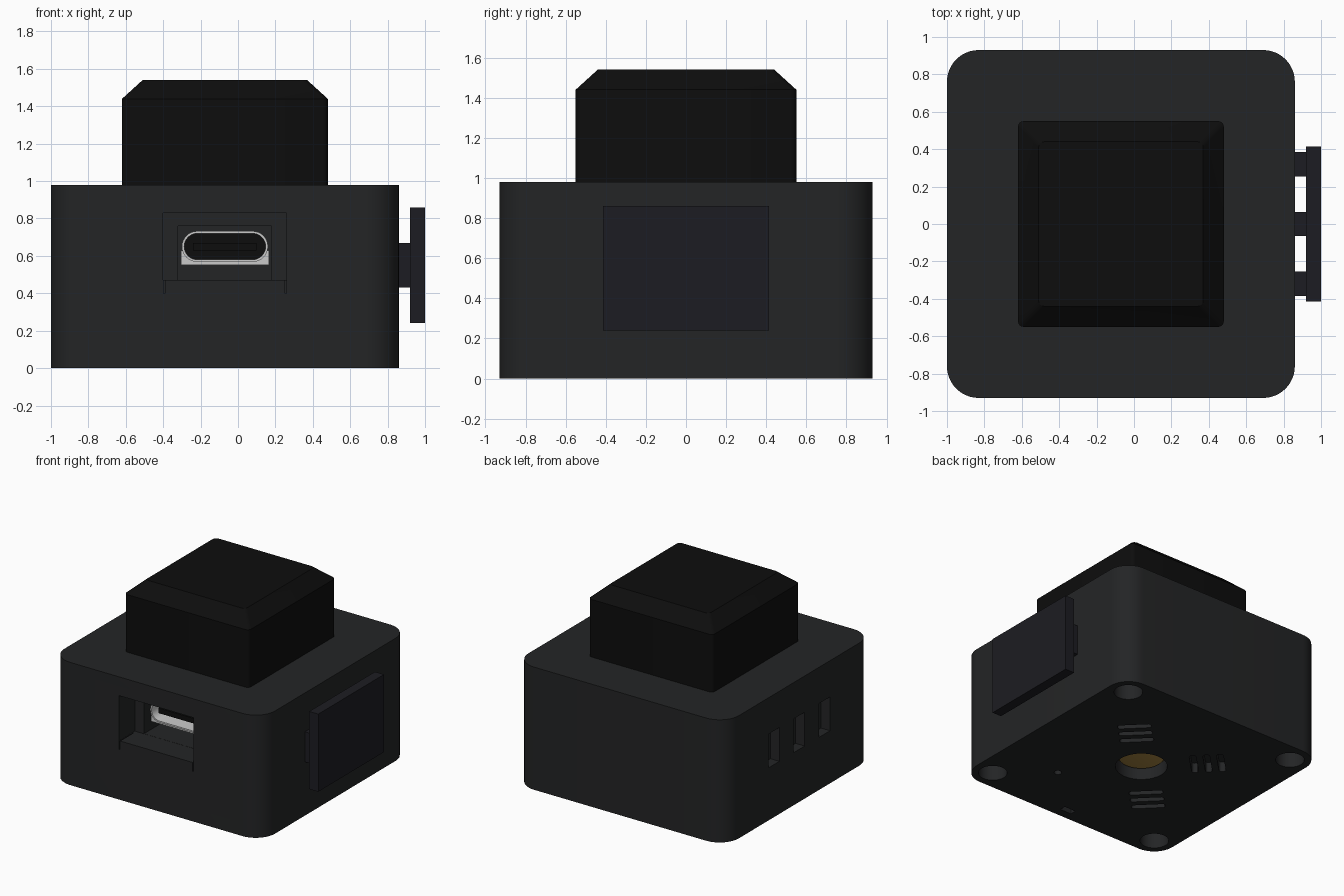
import bpy, bmesh, math
from mathutils import Matrix, Vector

if "Cube" in bpy.data.objects:
    bpy.data.objects.remove(bpy.data.objects["Cube"])

CX = -0.07  # centre of the housing in x


def material(name, *rgb):
    m = bpy.data.materials.new(name)
    m.diffuse_color = (*rgb, 1)
    m.use_nodes = True
    m.node_tree.nodes["Principled BSDF"].inputs["Base Color"].default_value = m.diffuse_color
    return m


HOUSING = material("charcoal", 0.017, 0.018, 0.019)
BLACK = material("black", 0.004, 0.004, 0.004)
PLATE = material("blue_charcoal", 0.012, 0.012, 0.016)
METAL = material("metal", 0.6, 0.6, 0.63)
BRASS = material("brass", 0.36, 0.22, 0.05)


def rounded(w, h, r, n=8):
    """Outline of a rounded rectangle centred on the origin."""
    pts = []
    for i, (sx, sy) in enumerate(((1, 1), (-1, 1), (-1, -1), (1, -1))):
        for k in range(n + 1):
            a = math.pi / 2 * (i + k / n)
            pts.append((sx * (w / 2 - r) + r * math.cos(a), sy * (h / 2 - r) + r * math.sin(a)))
    return pts


def circle(r, n=32):
    return [(r * math.cos(math.tau * i / n), r * math.sin(math.tau * i / n)) for i in range(n)]


def loft(name, levels, matrix, mat):
    """Capped solid through (outline, height) levels."""
    bm = bmesh.new()
    rings = [[bm.verts.new(matrix @ Vector((x, y, z))) for x, y in pts] for pts, z in levels]
    for a, b in zip(rings, rings[1:]):
        for i in range(len(a)):
            j = (i + 1) % len(a)
            bm.faces.new((a[i], a[j], b[j], b[i]))
    bm.faces.new(rings[0][::-1])
    bm.faces.new(rings[-1])
    bmesh.ops.recalc_face_normals(bm, faces=bm.faces)
    me = bpy.data.meshes.new(name)
    bm.to_mesh(me)
    bm.free()
    ob = bpy.data.objects.new(name, me)
    bpy.context.collection.objects.link(ob)
    me.materials.append(mat)
    return ob


def at(x, y, z=0):
    return Matrix.Translation((x, y, z))


def box(name, x0, x1, y0, y1, z0, z1, mat=HOUSING):
    c = [(x0, y0), (x1, y0), (x1, y1), (x0, y1)]
    return loft(name, [(c, z0), (c, z1)], Matrix(), mat)


def activate(ob):
    bpy.ops.object.select_all(action='DESELECT')
    ob.select_set(True)
    bpy.context.view_layer.objects.active = ob


def cut(ob, cutter):
    cutter.hide_render = True
    activate(ob)
    mod = ob.modifiers.new("cut", 'BOOLEAN')
    mod.operation, mod.solver, mod.object = 'DIFFERENCE', 'EXACT', cutter
    bpy.ops.object.modifier_apply(modifier=mod.name)
    bpy.data.objects.remove(cutter)


def smooth(ob):
    activate(ob)
    bpy.ops.object.shade_smooth_by_angle(angle=math.radians(30))


# Housing block
outline = rounded(1.86, 1.86, 0.17, 12)
housing = loft("housing", [(outline, 0), (outline, 0.98)], at(CX, 0), HOUSING)

# Stepped port opening in the front, with two thin relief slits
cut(housing, box("port_recess", -0.40, 0.26, -1, -0.73, 0.47, 0.83))
cut(housing, box("port_window", -0.32, 0.18, -0.8, -0.35, 0.471, 0.76))
for x in (-0.40, 0.25):
    cut(housing, box("port_slit", x + 0.001, x + 0.009, -1, -0.76, 0.40, 0.50))

# Sockets on the left side and matching tabs on the right side
for y in (-0.32, 0, 0.32):
    cut(housing, box("socket", -1.1, -0.92, y - 0.07, y + 0.07, 0.42, 0.69))
    box("tab", 0.84, 0.93, y - 0.065, y + 0.065, 0.43, 0.67, PLATE)
box("side_plate", 0.92, 1.0, -0.415, 0.415, 0.24, 0.86, PLATE)

# Underside: corner wells, centre well, reset hole and front notch
for sx in (-1, 1):
    for sy in (-1, 1):
        c = circle(0.105)
        cut(housing, loft("corner_well", [(c, -0.1), (c, 0.12)], at(CX + sx * 0.77, sy * 0.77), HOUSING))
for r, depth, x, y in ((0.19, 0.2, CX, 0), (0.028, 0.1, CX + 0.41, -0.46)):
    c = circle(r)
    cut(housing, loft("well", [(c, -0.1), (c, depth)], at(x, y), HOUSING))
cut(housing, box("notch", CX - 0.05, CX + 0.05, -0.86, -0.81, -0.1, 0.05))

# Three groups of vents placed round the centre well
slot = rounded(0.25, 0.05, 0.02, 3)
for angle in (45, 135, 225):
    a = math.radians(angle)
    for radius in (0.385, 0.485, 0.585):
        m = at(CX + radius * math.cos(a), radius * math.sin(a)) @ Matrix.Rotation(a + math.pi / 2, 4, 'Z')
        cut(housing, loft("vent", [(slot, -0.1), (slot, 0.08)], m, HOUSING))
smooth(housing)

# Domed brass insert in the centre well
smooth(loft("brass_insert", [(circle(0.13), 0.07), (circle(0.165), 0.078), (circle(0.185), 0.1),
                             (circle(0.185), 0.19)], at(CX, 0), BRASS))

# Key cap with a sloped rim
smooth(loft("key_cap", [(rounded(1.10, 1.10, 0.03, 4), 0.97), (rounded(1.10, 1.10, 0.03, 4), 1.44),
                        (rounded(0.88, 0.88, 0.03, 4), 1.54)], at(CX, 0), BLACK))

# Port: metal shell, dark lining, tongue and the carrier beneath
face = at(CX, -0.68, 0.65) @ Matrix.Rotation(math.radians(90), 4, 'X')
outer, inner = rounded(0.46, 0.165, 0.082), rounded(0.435, 0.14, 0.07)
shell = loft("port_shell", [(outer, -0.33), (outer, 0)], face, METAL)
cut(shell, loft("shell_bore", [(inner, -0.25), (inner, 0.1)], face, METAL))
smooth(shell)
loft("port_lining", [(inner, -0.3), (inner, -0.2)], face, BLACK)
box("port_tongue", CX - 0.17, CX + 0.17, -0.66, -0.46, 0.63, 0.67, BLACK)
box("port_carrier", -0.305, 0.165, -0.665, -0.35, 0.55, 0.63, METAL)
# Clear the carrier out of the shell opening
cut(bpy.data.objects["port_carrier"], loft("carrier_bore", [(outer, -0.4), (outer, 0.1)], face, METAL))
